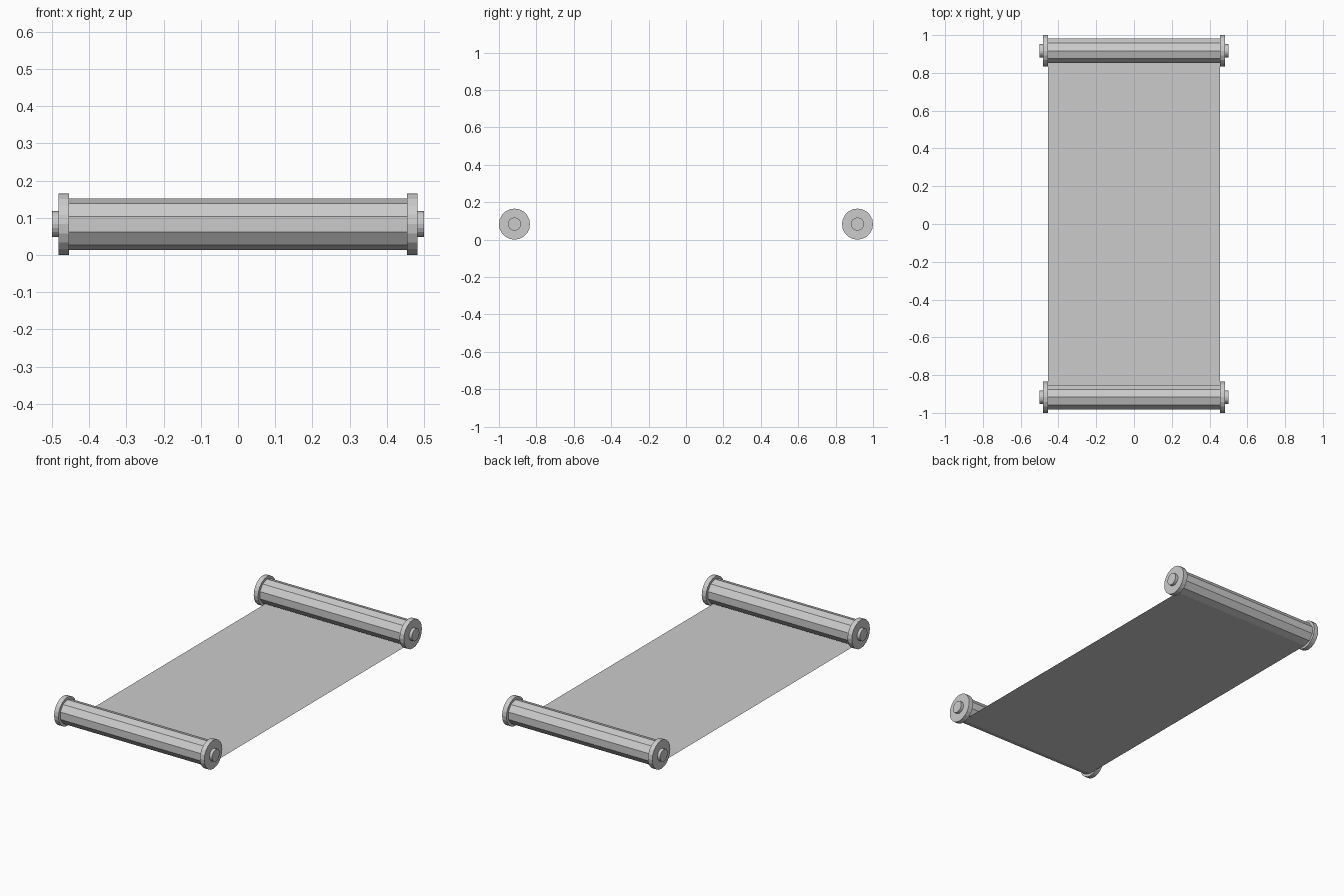
import bpy, bmesh
from math import radians
from mathutils import Matrix

if "Cube" in bpy.data.objects:
    bpy.data.objects.remove(bpy.data.objects["Cube"])

R = 0.083          # flange radius, also the axle height
YC = 1.0 - R       # roller axis distance from the middle
BODY = 0.069       # radius of the rolled sheet


def make_object(name, bm):
    mesh = bpy.data.meshes.new(name)
    bm.to_mesh(mesh)
    bm.free()
    obj = bpy.data.objects.new(name, mesh)
    bpy.context.collection.objects.link(obj)
    return obj


def x_cylinder(name, x0, x1, y, radius, sides):
    """Cylinder along x with one corner pointing straight up."""
    bm = bmesh.new()
    bmesh.ops.create_cone(bm, cap_ends=True, segments=sides, radius1=radius,
                          radius2=radius, depth=x1 - x0)
    turn = Matrix.Rotation(radians(90), 4, 'Y')
    spot = Matrix.Translation(((x0 + x1) / 2, y, R))
    # put a corner at the top whichever way the primitive starts
    first = max(bm.verts, key=lambda v: v.co.x)
    assert abs(first.co.y) <= radius
    spin = Matrix.Identity(4)
    if abs(first.co.x - radius) > 1e-5:
        spin = Matrix.Rotation(radians(180 / sides), 4, 'Z')
    bm.transform(spot @ turn @ spin)
    return make_object(name, bm)


# Rollers: ten-sided rolled sheet, end flanges and axle knobs
for end, sy in (("front", -1), ("back", 1)):
    y = sy * YC
    x_cylinder(f"{end}_roll", -0.455, 0.455, y, BODY, 10)
    for side, sx in (("left", -1), ("right", 1)):
        f = sorted((sx * 0.455, sx * 0.483))
        k = sorted((sx * 0.483, sx * 0.5))
        x_cylinder(f"{end}_{side}_flange", f[0], f[1], y, R, 20)
        x_cylinder(f"{end}_{side}_knob", k[0], k[1], y, 0.035, 20)

# Flat unrolled sheet, tangent to the underside of both rolls
bm = bmesh.new()
zs = R - BODY
bm.faces.new([bm.verts.new(p) for p in ((-0.455, -YC, zs), (0.455, -YC, zs),
                                        (0.455, YC, zs), (-0.455, YC, zs))])
make_object("sheet", bm)
